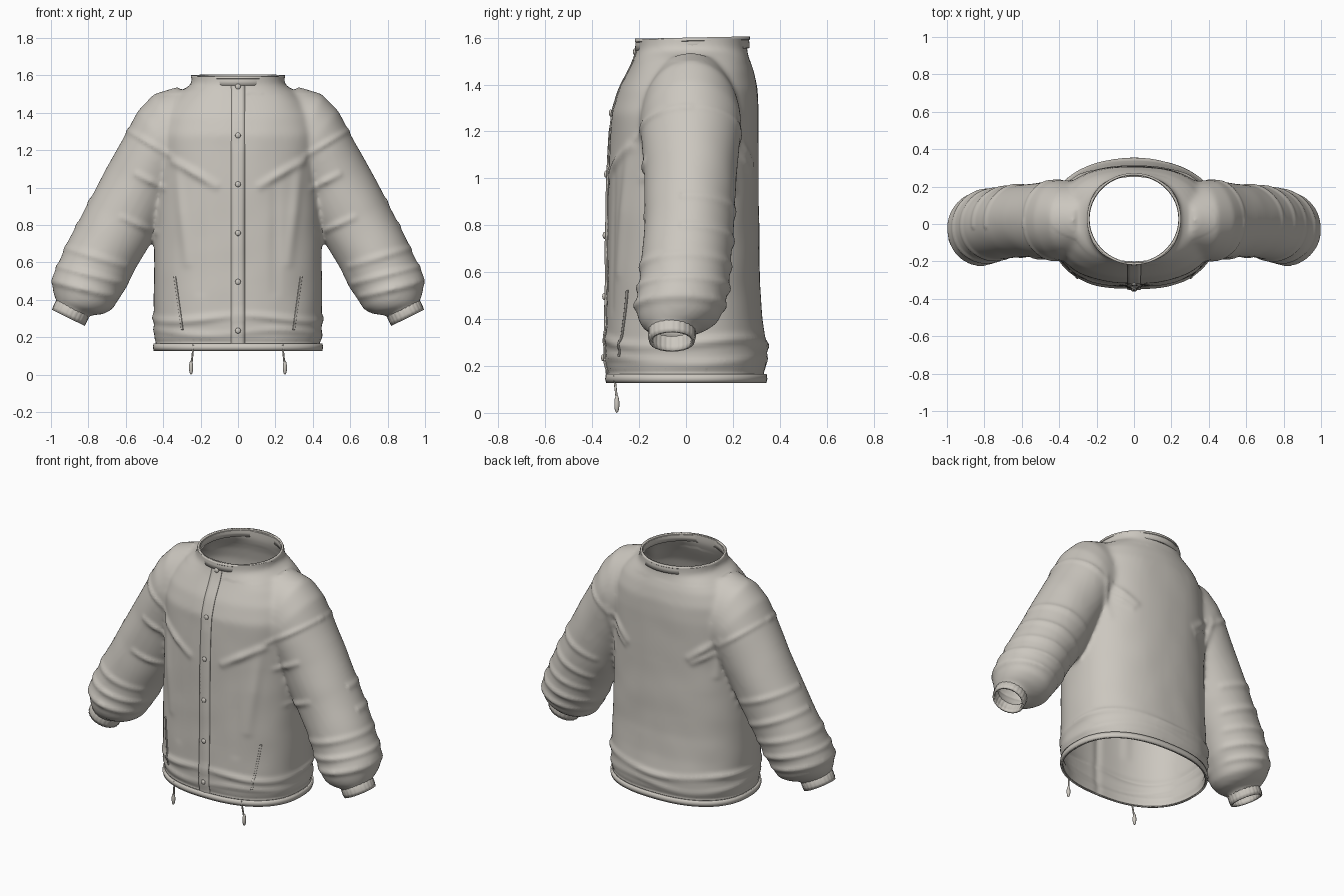
import bpy, bmesh, math
from mathutils import Vector, noise
from mathutils.bvhtree import BVHTree

cube = bpy.data.objects.get("Cube")
if cube:
    bpy.data.objects.remove(cube, do_unlink=True)

cloth = bpy.data.materials.new("warm_grey_cloth")
cloth.use_nodes = True
cloth.diffuse_color = (0.6, 0.57, 0.52, 1)
cloth.node_tree.nodes["Principled BSDF"].inputs["Base Color"].default_value = cloth.diffuse_color


def finish(name, bm, thickness=0, offset=-1):
    """Turn a bmesh into a smooth object with an optional cloth thickness."""
    mesh = bpy.data.meshes.new(name)
    bm.to_mesh(mesh)
    bm.free()
    mesh.materials.append(cloth)
    ob = bpy.data.objects.new(name, mesh)
    bpy.context.collection.objects.link(ob)
    if thickness:
        mod = ob.modifiers.new("thickness", 'SOLIDIFY')
        mod.thickness, mod.offset = thickness, offset
    bpy.ops.object.select_all(action='DESELECT')
    ob.select_set(True)
    bpy.context.view_layer.objects.active = ob
    bpy.ops.object.shade_smooth_by_angle(angle=math.radians(50))
    return ob


def spow(v, p):
    return math.copysign(abs(v) ** (2 / p), v)


def loft(bm, rings, p=2.0, n=64, caps=True, rib=0):
    """Skin rings given as (centre, half axis u, half axis v)."""
    rows = []
    for c, u, v in rings:
        row = []
        for i in range(n):
            a = math.tau * i / n
            k = 1 + rib * math.cos(a * n / 4)
            row.append(bm.verts.new(Vector(c) + k * (Vector(u) * spow(math.cos(a), p)
                                                     + Vector(v) * spow(math.sin(a), p))))
        rows.append(row)
    faces = []
    for a, b in zip(rows, rows[1:]):
        for i in range(n):
            j = (i + 1) % n
            faces.append(bm.faces.new((a[i], a[j], b[j], b[i])))
    if caps:
        faces += [bm.faces.new(rows[0]), bm.faces.new(rows[-1])]
    bmesh.ops.recalc_face_normals(bm, faces=faces)


def sleeve_ring(s, ox, oz, ix, iz, y, ry):
    return ((s * (ox + ix) / 2, y, (oz + iz) / 2), (s * (ox - ix) / 2, 0, (oz - iz) / 2), (0, ry, 0))


# Torso rings: height, half width, front, back
TORSO = [(0.05, .445, -.333, .335), (0.17, .445, -.335, .338), (0.27, .45, -.342, .345),
         (0.40, .45, -.337, .327), (0.55, .45, -.335, .315), (1.0, .44, -.33, .31),
         (1.28, .44, -.318, .31), (1.38, .42, -.285, .305), (1.46, .37, -.245, .287),
         (1.515, .31, -.22, .268), (1.55, .25, -.208, .26), (1.68, .24, -.207, .26)]
# Sleeve rings: outer x z, inner x z, depth centre, half depth
SLEEVE = [(.32, 1.54, .20, 1.0, .02, .20), (.45, 1.50, .24, 1.02, .02, .21),
          (.535, 1.41, .25, 1.06, .02, .215), (.605, 1.28, .29, 1.04, .02, .21),
          (.70, 1.11, .36, .91, .02, .197), (.80, .92, .45, .73, .015, .192),
          (.90, .73, .55, .56, 0, .19), (.95, .62, .60, .46, -.01, .192),
          (.995, .52, .64, .40, -.025, .19), (.99, .45, .67, .35, -.03, .172),
          (.98, .41, .715, .325, -.045, .14), (.965, .385, .80, .315, -.06, .093),
          (1.0, .30, .835, .23, -.06, .09)]

# Torso and sleeves fused into one soft body
bm = bmesh.new()
loft(bm, [((0, (f + b) / 2, z), (w, 0, 0), (0, (b - f) / 2, 0)) for z, w, f, b in TORSO], p=2.35)
for s in (-1, 1):
    loft(bm, [sleeve_ring(s, *r) for r in SLEEVE])
base = finish("jacket_base", bm)
mod = base.modifiers.new("fuse", 'REMESH')
mod.mode, mod.voxel_size = 'VOXEL', 0.0125
mod = base.modifiers.new("soften", 'SMOOTH')
mod.factor, mod.iterations = 0.5, 14
fused = bpy.data.meshes.new_from_object(base.evaluated_get(bpy.context.evaluated_depsgraph_get()))
shell = bmesh.new()
shell.from_mesh(fused)
bpy.data.objects.remove(base, do_unlink=True)
bpy.data.meshes.remove(fused)

# Cloth folds: start x z, end x z, side (-1 front, 1 back, 0 both), height, width
FOLDS = [(.58, 1.30, .36, 1.17, -1, .010, .016), (.34, 1.14, .12, 1.01, -1, .015, .022),
         (.33, 1.12, .27, .60, -1, .009, .028), (.20, 1.02, .20, .45, -1, -.006, .03),
         (.40, 1.00, .54, 1.07, -1, .013, .018), (.44, .76, .62, .84, -1, .012, .018),
         (.60, .58, .93, .68, 0, .010, .02), (.62, .49, .97, .58, 0, .012, .018),
         (.66, .42, 1.0, .50, 0, .012, .018), (.56, .68, .86, .80, 1, .011, .02),
         (.52, .82, .80, .93, 1, .010, .02), (.58, 1.30, .40, 1.17, 1, .008, .016),
         (.36, 1.17, .22, 1.06, 1, .014, .022), (.35, 1.10, .24, 1.03, 1, .011, .018),
         (.40, 1.2, .36, .95, 1, .009, .02), (0, .14, 0, 1.2, -1, .010, .025)]


def fold_height(co):
    x, z, h = abs(co.x), co.z, 0.0
    for x1, z1, x2, z2, side, amp, width in FOLDS:
        if side * co.y < -0.02:
            continue
        dx, dz = x2 - x1, z2 - z1
        t = max(0, min(1, ((x - x1) * dx + (z - z1) * dz) / (dx * dx + dz * dz)))
        d = math.hypot(x - x1 - t * dx, z - z1 - t * dz)
        h += amp * math.exp(-(d / width) ** 2) * (1 - 0.5 * abs(2 * t - 1))
    if x < 0.5 and z < 0.5:                      # gathers above the hem
        a = math.atan2(co.y, co.x)
        for level, amp in ((.30, .013), (.225, .008)):
            mid = level + 0.015 * math.sin(3 * a + level * 20)
            h += amp * (0.75 + 0.25 * math.sin(5 * a)) * math.exp(-((z - mid) / .02) ** 2)
        h -= 0.006 * math.exp(-((z - .172) / .012) ** 2)
    return h + 0.003 * noise.noise(co * 6)


shell.normal_update()
moves = [(v, v.normal * fold_height(v.co)) for v in shell.verts]
for v, move in moves:
    if v.co.z < 1.5:
        v.co += move


def cut(co, no, keep=lambda f: True):
    faces = [f for f in shell.faces if keep(f)]
    geom = set(faces)
    for f in faces:
        geom.update(f.verts)
        geom.update(f.edges)
    bmesh.ops.bisect_plane(shell, geom=list(geom), plane_co=co, plane_no=no, clear_outer=True)


# Open the hem, neck and wrists
cut((0, 0, .13), (0, 0, -1))
cut((0, 0, 1.595), (0, 0, 1))
for s in (-1, 1):
    cut((s * .885, -.06, .345), (s * .41, 0, -.91), lambda f: f.calc_center_median().x * s > .6)
shell.normal_update()
surface = BVHTree.FromBMesh(shell)
finish("jacket_shell", shell, 0.008)


def front_y(x, z):
    hit = surface.ray_cast(Vector((x, -2, z)), Vector((0, 1, 0)))[0]
    return hit.y if hit else -0.3


def strip(name, x1, z1, x2, z2, width, lift):
    """Thin strip of cloth laid on the front."""
    bm = bmesh.new()
    rows, steps = [], 60
    for i in range(steps + 1):
        t = i / steps
        x, z = x1 + (x2 - x1) * t, z1 + (z2 - z1) * t
        rows.append([bm.verts.new((x + k * width, front_y(x + k * width, z) - lift, z))
                     for k in (-1, -.5, 0, .5, 1)])
    for a, b in zip(rows, rows[1:]):
        for k in range(4):
            bm.faces.new((a[k], a[k + 1], b[k + 1], b[k]))
    finish(name, bm, 0.005, 0)


def bead(name, loc, size):
    bm = bmesh.new()
    bmesh.ops.create_uvsphere(bm, u_segments=16, v_segments=10, radius=1)
    for v in bm.verts:
        v.co = Vector(loc) + Vector(size) * v.co
    finish(name, bm)


# Collar band and hem band
bm = bmesh.new()
loft(bm, [((0, .027, z), (w, 0, 0), (0, w - .006, .005))
          for z, w in ((1.55, .245), (1.575, .243), (1.588, .243), (1.59, .246), (1.6, .245))],
     n=96, caps=False)
finish("collar", bm, 0.012, 0)
bm = bmesh.new()
loft(bm, [((0, .001, z), (w, 0, 0), (0, w - .109, 0)) for z, w in ((.129, .446), (.145, .45), (.165, .447))],
     p=2.35, n=128, caps=False)
finish("hem_band", bm, 0.01, 0)

# Button placket and snaps
strip("placket", 0, .135, 0, 1.59, .036, .002)
for i in range(6):
    z = .235 + .261 * i
    bead("snap_button", (0, front_y(0, z) - .006, z), (.015, .008, .015))

for s, side in ((1, "left"), (-1, "right")):
    # Ribbed cuff
    bm = bmesh.new()
    loft(bm, [sleeve_ring(s, *r) for r in ((.96, .40, .795, .325, -.06, .088), (.968, .392, .80, .317, -.06, .094),
                                           (.982, .362, .815, .284, -.06, .095), (.988, .345, .825, .264, -.06, .09))],
         n=96, caps=False, rib=.012)
    finish(side + "_cuff", bm, 0.012, 0)
    # Slanted pocket welt
    strip(side + "_pocket_welt", s * .338, .525, s * .298, .24, .005, .003)
    # Drawcord with toggle
    curve = bpy.data.curves.new(side + "_drawcord", 'CURVE')
    curve.dimensions, curve.bevel_depth, curve.bevel_resolution = '3D', .005, 2
    spline = curve.splines.new('POLY')
    points = [(s * .238, -.305, .16), (s * .242, -.302, .12), (s * .248, -.295, .06)]
    spline.points.add(len(points) - 1)
    for p, co in zip(spline.points, points):
        p.co = (*co, 1)
    curve.materials.append(cloth)
    bpy.context.collection.objects.link(bpy.data.objects.new(side + "_drawcord", curve))
    bead(side + "_toggle", (s * .251, -.295, .038), (.011, .011, .038))
